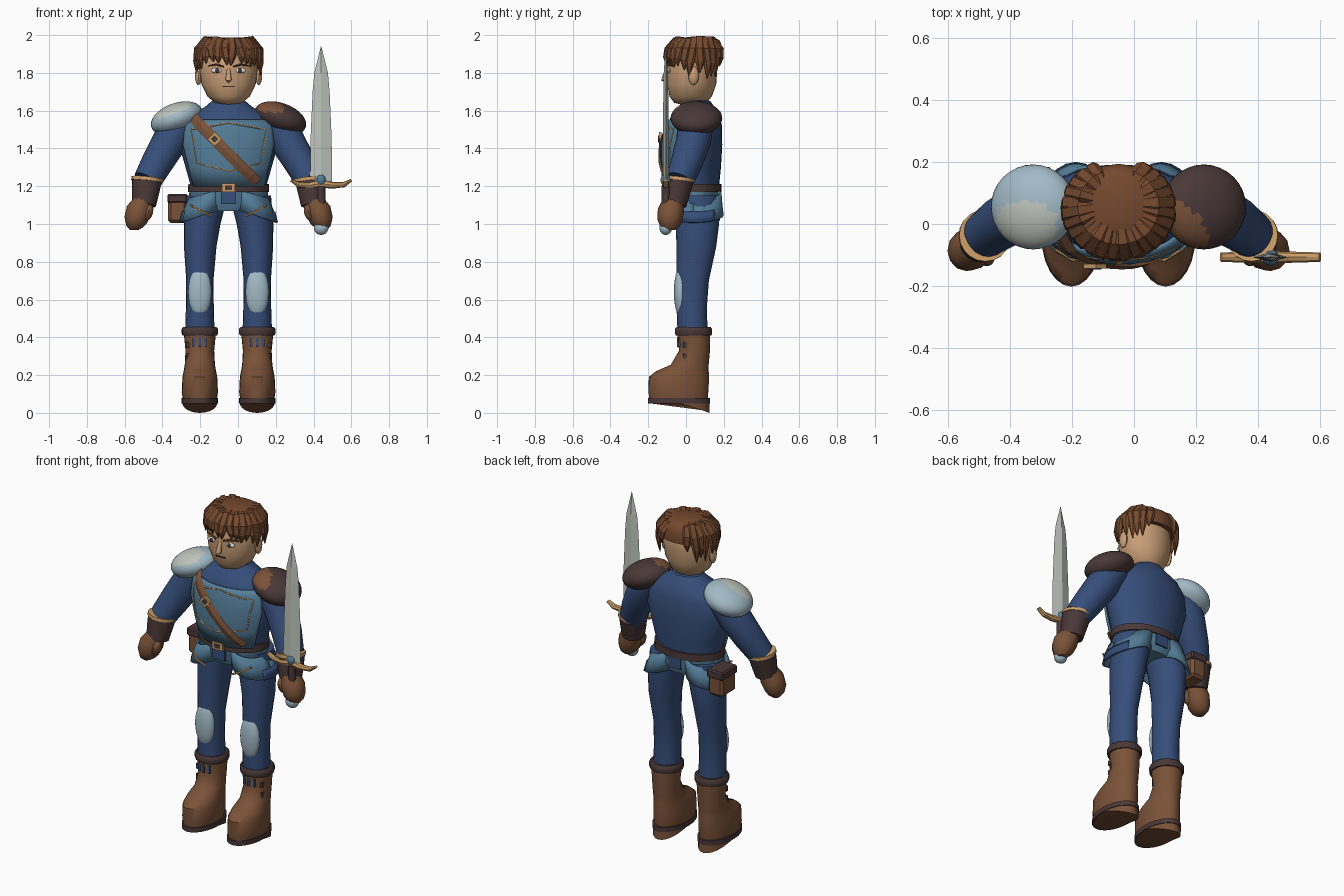
import bpy, bmesh, math, random
from math import cos, sin, pi, radians
from mathutils import Vector, Matrix

if "Cube" in bpy.data.objects:
    bpy.data.objects.remove(bpy.data.objects["Cube"])
random.seed(4)
CX = -0.05          # body axis; the sword side reaches further out


def material(name, *rgb):
    lin = [(c / 255 / 12.92) if c < 11 else ((c / 255 + 0.055) / 1.055) ** 2.4 for c in rgb] + [1]
    m = bpy.data.materials.new(name)
    m.use_nodes = True
    m.diffuse_color = lin
    m.node_tree.nodes["Principled BSDF"].inputs["Base Color"].default_value = lin
    return m


NAVY = material("navy cloth", 54, 78, 122)
STEEL = material("steel blue", 84, 125, 152)
BROWN = material("brown leather", 122, 82, 56)
DARK = material("dark leather", 74, 56, 56)
SKIN = material("skin", 200, 158, 118)
PALE = material("pale blue metal", 162, 186, 198)
SILVER = material("silver", 190, 196, 188)
TAN = material("tan trim", 204, 158, 104)
HAIR = material("hair", 117, 73, 46)
WHITE = material("eye white", 228, 228, 224)


def finish(name, bm, mat, flat=False):
    bmesh.ops.recalc_face_normals(bm, faces=bm.faces)
    bmesh.ops.translate(bm, verts=bm.verts, vec=(CX, 0, 0))
    mesh = bpy.data.meshes.new(name)
    bm.to_mesh(mesh)
    bm.free()
    mesh.materials.append(mat)
    if not flat:
        mesh.shade_smooth()
        mesh.set_sharp_from_angle(angle=radians(40))
    ob = bpy.data.objects.new(name, mesh)
    bpy.context.collection.objects.link(ob)
    return ob


def tube(name, rings, mat, n=20, axis=None, u=(1, 0, 0), arc=None, flat=False):
    """Loft elliptical rings (x, y, z, a, b); with arc (degrees) it is an open shell."""
    bm, loops = bmesh.new(), []
    pts = [Vector(r[:3]) for r in rings]
    for i, r in enumerate(rings):
        t = Vector(axis) if axis else pts[min(i + 1, len(pts) - 1)] - pts[max(i - 1, 0)]
        t.normalize()
        a = Vector(u)
        a = (a - t * a.dot(t)).normalized()
        b = t.cross(a)
        if arc:
            angles = [radians(arc[0] + (arc[1] - arc[0]) * k / n) for k in range(n + 1)]
        else:
            angles = [2 * pi * k / n for k in range(n)]
        loops.append([bm.verts.new(pts[i] + a * r[3] * cos(k) + b * r[4] * sin(k)) for k in angles])
    for p, q in zip(loops, loops[1:]):
        for k in range(n):
            j = k + 1 if arc else (k + 1) % n
            bm.faces.new((p[k], p[j], q[j], q[k]))
    if not arc:
        bm.faces.new(loops[0])
        bm.faces.new(loops[-1])
    ob = finish(name, bm, mat, flat)
    if arc:
        s = ob.modifiers.new("thickness", "SOLIDIFY")
        s.thickness, s.offset = 0.012, 0
    return ob


def stack(name, rows, mat, x=0, **kw):
    """Horizontal rings given as (z, centre y, half width, half depth)."""
    return tube(name, [(x, cy, z, a, b) for z, cy, a, b in rows], mat, axis=(0, 0, 1), **kw)


def blob(name, loc, size, mat, tilt=0, seg=20):
    bm = bmesh.new()
    m = Matrix.Translation(loc) @ Matrix.Rotation(tilt, 4, "Y") @ Matrix.Diagonal((*size, 1))
    bmesh.ops.create_uvsphere(bm, u_segments=seg, v_segments=seg // 2 + 2, radius=1, matrix=m)
    return finish(name, bm, mat)


def box(name, loc, size, mat, tilt=0, bevel=0.0):
    bm = bmesh.new()
    m = Matrix.Translation(loc) @ Matrix.Rotation(tilt, 4, "Y") @ Matrix.Diagonal((*size, 1))
    bmesh.ops.create_cube(bm, size=1, matrix=m)
    ob = finish(name, bm, mat, True)
    if bevel:
        ob.modifiers.new("bevel", "BEVEL").width = bevel
    return ob


def cord(name, points, mat, r=0.005):
    return tube(name, [(*p, r, r) for p in points], mat, n=6, u=(0.1, 1, 0.1))


# Torso, breastplate, belt
TORSO = [(1.13, .035, .2, .13), (1.2, .035, .2, .14), (1.3, .035, .228, .15), (1.42, .04, .262, .152),
         (1.52, .045, .25, .145), (1.58, .05, .2, .125), (1.62, .055, .125, .095), (1.65, .055, .09, .075)]
stack("torso", TORSO, NAVY, n=32)
stack("collar", [(1.6, .055, .095, .08), (1.645, .055, .09, .076), (1.66, .05, .07, .06)], NAVY)
stack("breastplate", [(z, cy, a + .008, b + .012) for z, cy, a, b in TORSO[1:5]]
      + [(1.55, .045, .228, .146)], STEEL, n=28, arc=(-152, -28))
stack("hips", [(1.07, .04, .17, .12), (1.12, .04, .212, .14), (1.2, .035, .205, .143)], STEEL, n=28)
stack("belt", [(1.17, .035, .215, .153), (1.212, .035, .213, .153)], DARK, n=28)


def chest(x, z, lift):
    for p, q in zip(TORSO, TORSO[1:]):
        if p[0] <= z <= q[0]:
            f = (z - p[0]) / (q[0] - p[0])
            cy, a, b = [p[i] + f * (q[i] - p[i]) for i in (1, 2, 3)]
            return Vector((x, cy - b * math.sqrt(max(0, 1 - (x / a) ** 2)) - lift, z))


def along(corners, steps, lift):
    path = []
    for (x0, z0), (x1, z1) in zip(corners, corners[1:]):
        path += [chest(x0 + (x1 - x0) * k / steps, z0 + (z1 - z0) * k / steps, lift) for k in range(steps)]
    return path + [chest(*corners[-1], lift)]


cord("breastplate_trim", along([(-.2, 1.5), (-.17, 1.32), (0, 1.28), (.17, 1.32), (.2, 1.5),
                                (0, 1.535), (-.2, 1.5)], 5, .018), TAN, .004)
strap = along([(-.19, 1.565), (.15, 1.22)], 10, .024)
tube("chest_strap", [(*p, .03, .009) for p in strap], BROWN, n=4, u=(.7, 0, .7), flat=True)


def buckle(name, loc, size, tilt=0):
    w, h = size
    box(name, loc, (w, .014, h), TAN, tilt)
    box(name + "_centre", (loc[0], loc[1] - .005, loc[2]), (w * .55, .012, h * .5), DARK, tilt)


buckle("strap_buckle", chest(-.075, 1.45, .034), (.05, .055), radians(45))
buckle("belt_buckle", (0, -.12, 1.192), (.07, .045))
for y in (-.108, .175):
    box("belt_flap", (0, y, 1.14), (.08, .014, .07), NAVY)

# Hip pouch
box("pouch", (-.27, .11, 1.075), (.1, .14, .14), BROWN, bevel=.015)
box("pouch_flap", (-.27, .11, 1.135), (.108, .148, .05), DARK, bevel=.008)

# Paired limbs
for s, side in ((1, "left_"), (-1, "right_")):
    X = .152 * s
    tube(side + "leg", [(x * s, y, z, a, b) for x, y, z, a, b in (
        (.115, .06, 1.15, .11, .115), (.14, .06, 1.0, .097, .115), (.15, .055, .88, .086, .105),
        (.152, .035, .7, .072, .086), (.152, .03, .55, .074, .08), (.152, .035, .43, .078, .08))],
        NAVY, axis=(0, 0, 1))
    shorts = [(.108 * s, .04, 1.165, .105, .142), (.128 * s, .04, 1.1, .113, .147), (.138 * s, .042, 1.045, .118, .152)]
    tube(side + "tasset", shorts, STEEL, n=24, axis=(.32 * s, 0, 1), arc=(0, 360))
    mid = 0 if s > 0 else 180
    tube(side + "pocket", [(x, y, z, a + .006, b + .006) for x, y, z, a, b in shorts[1:]],
         NAVY, n=8, axis=(.32 * s, 0, 1), arc=(mid - 25, mid + 45 * s) if s > 0 else (mid - 45, mid + 25))
    cord(side + "tasset_trim", [(.2 * s, -.085, 1.1), (.15 * s, -.116, 1.07), (.09 * s, -.108, 1.04)], TAN, .006)
    blob(side + "knee_pad", (X, -.03, .64), (.062, .034, .13), PALE)

    # Boots
    stack(side + "boot", [(.07, -.04, .09, .155), (.11, -.04, .096, .158), (.19, -.037, .092, .16),
                          (.22, -.02, .086, .14), (.255, .02, .08, .1), (.33, .045, .076, .082),
                          (.43, .04, .086, .088)], BROWN, X, n=24)
    stack(side + "boot_cuff", [(.41, .04, .092, .094), (.42, .04, .096, .098), (.445, .04, .096, .098),
                               (.455, .04, .088, .09)], DARK, X)
    stack(side + "sole", [(.05, -.037, .097, .165), (.078, -.037, .097, .165)], DARK, X, n=24)
    heel = stack(side + "heel", [(.049, -.03, .092, .155), (.056, -.037, .094, .16)], BROWN, X, n=24)
    for v in heel.data.vertices:
        if v.co.z < .052:
            v.co.z -= max(0, v.co.y + .02) * .338
    for k in (-1, 0, 1):
        box(side + "lace", (X + k * .032, -.04 + abs(k) * .006, .375), (.014, .014, .05), NAVY)
    for z in (.3, .36):
        box(side + "clasp", (X + .062 * s, -.005, z), (.02, .02, .03), DARK)

    # Arms
    tube(side + "arm", [(x * s, y, z, r, r) for x, y, z, r in (
        (.2, .055, 1.57, .08), (.25, .052, 1.54, .095), (.31, .04, 1.44, .093), (.375, .005, 1.33, .085),
        (.43, -.035, 1.23, .075))], NAVY, u=(0, 1, 0))
    tube(side + "bracer", [(.432 * s, -.038, 1.235, .08, .08), (.44 * s, -.05, 1.17, .073, .073),
                           (.448 * s, -.062, 1.1, .064, .064)], DARK, u=(0, 1, 0))
    tube(side + "bracer_trim", [(.43 * s, -.037, 1.243, .084, .084), (.432 * s, -.039, 1.225, .084, .084)],
         TAN, u=(0, 1, 0))
    tube(side + "hand", [(x * s, y, z, a, b) for x, y, z, a, b in (
        (.45, -.066, 1.125, .055, .05), (.475, -.08, 1.07, .07, .068), (.492, -.086, 1.02, .066, .062),
        (.5, -.085, .985, .05, .042), (.5, -.085, .968, .028, .022))], BROWN, n=12, u=(0, 1, 0))
    blob(side + "thumb", (.425 * s, -.105, 1.06), (.026, .032, .045), BROWN, -.3 * s, 10)

    # Shoulder guard with a worn lighter patch
    guard = blob(side + "shoulder_guard", (.275 * s, .055, 1.56), (.142, .137, .08), DARK if s > 0 else PALE,
                 radians(20) * s, 32)
    guard.data.materials.append(BROWN if s > 0 else SILVER)
    for f in guard.data.polygons:
        if f.normal.dot(Vector((-.3, -.5, .81))) > .82:
            f.material_index = 1

    # Face parts
    blob(side + "ear", (.16 * s, .04, 1.785), (.018, .028, .05), SKIN, 0, 12)
    blob(side + "eye", (.063 * s, -.092, 1.813), (.03, .01, .014), WHITE, 0, 14)
    blob(side + "iris", (.06 * s, -.1, 1.813), (.012, .006, .013), DARK, 0, 10)
    tube(side + "eyebrow", [(.025 * s, -.106, 1.833, .006, .006), (.065 * s, -.097, 1.845, .007, .006),
                            (.105 * s, -.07, 1.838, .004, .004)], HAIR, n=6, u=(0, 1, 0))

# Head
stack("head", [(1.632, .025, .04, .05), (1.642, .022, .072, .085), (1.675, .025, .112, .112), (1.74, .03, .144, .13),
               (1.82, .032, .155, .134), (1.9, .035, .146, .13), (1.95, .04, .11, .1)], SKIN, n=28)
tube("nose", [(0, -.098, 1.82, .009, .008), (0, -.112, 1.785, .013, .013), (0, -.115, 1.766, .017, .018),
              (0, -.1, 1.757, .01, .01)], SKIN, n=10)
box("mouth", (0, -.099, 1.727), (.062, .008, .006), DARK)

# Hair cap and hanging locks
stack("hair_cap", [(1.875, .05, .16, .143), (1.93, .052, .158, .142), (1.97, .06, .13, .12), (1.988, .07, .08, .08)],
      HAIR, n=20)
for k in range(24):
    ang = -pi / 2 + (k - 11.5) * radians(13)
    c, n = cos(ang), sin(ang)
    front = max(0, -n)
    end = 1.785 + .07 * front + random.uniform(-.018, .018)
    if n > .75:
        end += .06
    w = random.uniform(.024, .032)
    sway = random.uniform(-.015, .015)
    tube("hair_lock", [(c * .06, .06 + n * .05, 1.975, w * .6, .01),
                       (c * .125, .055 + n * .115, 1.975 + random.uniform(-.01, .008), w, .016),
                       (c * .168, .05 + n * .15, 1.925, w, .018),
                       (c * .174 - n * sway, .048 + n * .156 + c * sway, (1.925 + end) / 2, w * .85, .014),
                       (c * .168 - n * sway, .046 + n * .15 + c * sway, end, .003, .003)],
         HAIR, n=6, u=(-n, c, 0), flat=True)

# Sword held in the left hand
SX, SY = .49, -.107
tube("sword_blade", [(SX, SY, z, a, b) for z, a, b in (
    (1.22, .058, .016), (1.45, .056, .015), (1.7, .045, .013), (1.8, .036, .011), (1.94, .001, .001))],
    SILVER, n=4, axis=(0, 0, 1), flat=True)
tube("sword_guard", [(SX + x, SY, z, .02 - abs(x) * .03, r) for x, z, r in (
    (-.16, 1.232, .007), (-.12, 1.208, .014), (-.06, 1.205, .018), (0, 1.215, .022), (.06, 1.205, .018),
    (.12, 1.208, .014), (.16, 1.232, .007))], TAN, n=8, u=(0, 1, 0), flat=True)
blob("sword_gem", (SX, SY, 1.233), (.026, .028, .034), STEEL, 0, 12)
stack("sword_grip", [(.99, SY, .022, .022), (1.2, SY, .022, .022)], DARK, SX, n=12)
blob("sword_pommel", (SX, SY, .98), (.04, .034, .038), PALE, 0, 14)
